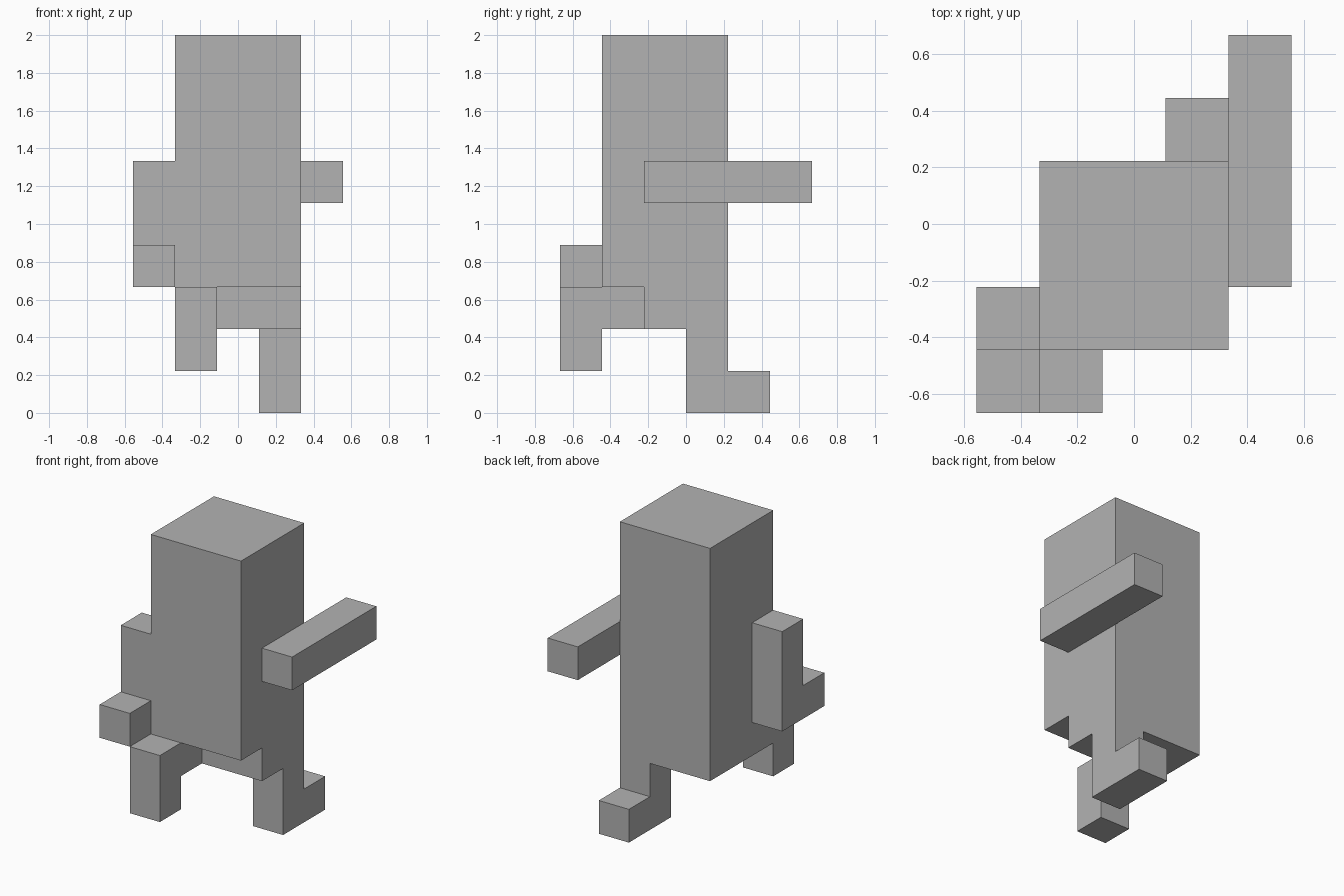
import bpy
import bmesh

cube = bpy.data.objects.get("Cube")
if cube:
    bpy.data.objects.remove(cube, do_unlink=True)

UNIT = 2 / 9  # edge of one building block

grey = bpy.data.materials.new("plain_grey")
grey.use_nodes = True
colour = (0.45, 0.45, 0.45, 1)
grey.diffuse_color = colour
grey.node_tree.nodes["Principled BSDF"].inputs["Base Color"].default_value = colour


def side_profile(name, x_min, x_max, outline):
    """Extrude a (y, z) side outline, in block units, from x_min to x_max."""
    bm = bmesh.new()
    face = bm.faces.new([bm.verts.new((x_min * UNIT, y * UNIT, z * UNIT)) for y, z in outline])
    result = bmesh.ops.extrude_face_region(bm, geom=[face], use_keep_orig=True)
    moved = [v for v in result["geom"] if isinstance(v, bmesh.types.BMVert)]
    bmesh.ops.translate(bm, verts=moved, vec=((x_max - x_min) * UNIT, 0, 0))
    bmesh.ops.recalc_face_normals(bm, faces=bm.faces)
    mesh = bpy.data.meshes.new(name)
    bm.to_mesh(mesh)
    bm.free()
    mesh.materials.append(grey)
    obj = bpy.data.objects.new(name, mesh)
    bpy.context.collection.objects.link(obj)
    return obj


# Head, torso and set-back pelvis in one column
side_profile("body", -1.5, 1.5, [(-2, 9), (1, 9), (1, 2), (-1, 2), (-1, 3), (-2, 3)])

# Left arm swings straight back, right arm hangs with its hand forward
side_profile("left_arm", 1.5, 2.5, [(-1, 5), (3, 5), (3, 6), (-1, 6)])
side_profile("right_arm", -2.5, -1.5, [(-1, 6), (-2, 6), (-2, 4), (-3, 4), (-3, 3), (-1, 3)])

# Left leg stands with its foot trailing, right leg is raised and bent
side_profile("left_leg", 0.5, 1.5, [(0, 2), (0, 0), (2, 0), (2, 1), (1, 1), (1, 2)])
side_profile("right_leg", -1.5, -0.5, [(-1, 3), (-3, 3), (-3, 1), (-2, 1), (-2, 2), (-1, 2)])
